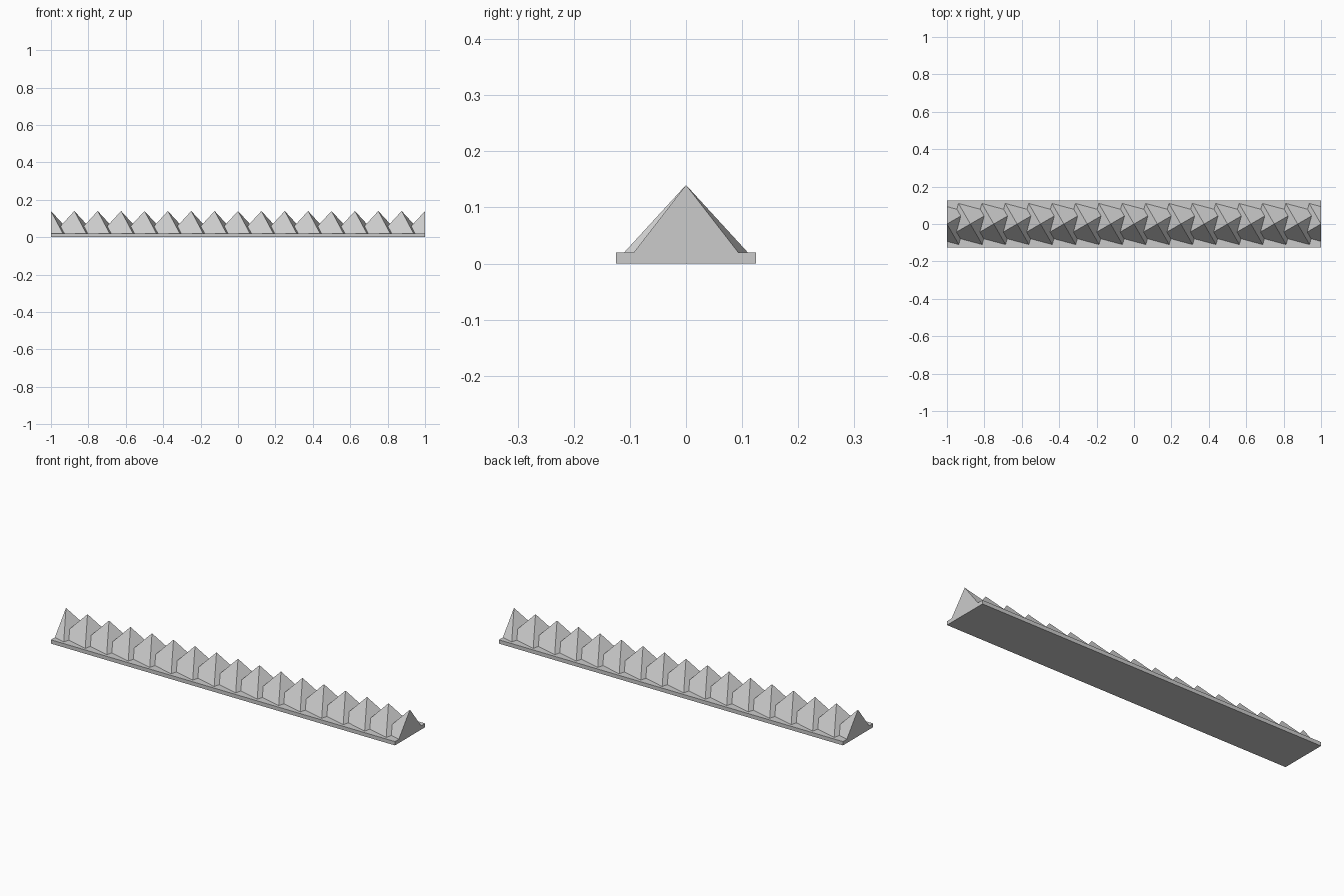
import bpy
import bmesh
from math import radians
from mathutils import Matrix, Vector

cube = bpy.data.objects.get("Cube")
if cube:
    bpy.data.objects.remove(cube, do_unlink=True)

HALF_LENGTH = 1.0
HALF_WIDTH = 0.125
BASE_HEIGHT = 0.02
SPIKE_HEIGHT = 0.12
SPIKE_RADIUS = 0.127
SPACING = 0.125
SPIKES = 17

grey = bpy.data.materials.new("plain grey")
grey.use_nodes = True
colour = (0.6, 0.6, 0.6, 1)
grey.diffuse_color = colour
grey.node_tree.nodes["Principled BSDF"].inputs["Base Color"].default_value = colour


def finish(bm, name):
    bmesh.ops.recalc_face_normals(bm, faces=bm.faces)
    mesh = bpy.data.meshes.new(name)
    bm.to_mesh(mesh)
    bm.free()
    mesh.materials.append(grey)
    obj = bpy.data.objects.new(name, mesh)
    bpy.context.collection.objects.link(obj)
    return obj


def trim_end(bm, side):
    """Cut off whatever passes the end of the strip and close the cut."""
    cut = bmesh.ops.bisect_plane(
        bm, geom=bm.verts[:] + bm.edges[:] + bm.faces[:],
        plane_co=Vector((side * HALF_LENGTH, 0, 0)),
        plane_no=Vector((side, 0, 0)), clear_outer=True)
    edges = [e for e in cut["geom_cut"] if isinstance(e, bmesh.types.BMEdge)]
    if edges:
        bmesh.ops.holes_fill(bm, edges=edges)


# Flat base strip
bm = bmesh.new()
bmesh.ops.create_cube(
    bm, size=1,
    matrix=Matrix.Translation((0, 0, BASE_HEIGHT / 2))
    @ Matrix.Diagonal((2 * HALF_LENGTH, 2 * HALF_WIDTH, BASE_HEIGHT, 1)))
finish(bm, "base_strip")

# Row of turned, overlapping pyramids, the end ones cut in half
for i in range(SPIKES):
    x = -HALF_LENGTH + i * SPACING
    bm = bmesh.new()
    bmesh.ops.create_cone(
        bm, cap_ends=True, segments=4, radius1=SPIKE_RADIUS, radius2=0,
        depth=SPIKE_HEIGHT,
        matrix=Matrix.Translation((x, 0, BASE_HEIGHT + SPIKE_HEIGHT / 2))
        @ Matrix.Rotation(radians(30), 4, "Z"))
    bmesh.ops.remove_doubles(bm, verts=bm.verts, dist=0.0001)
    for side in (-1, 1):
        trim_end(bm, side)
    finish(bm, f"spike_{i + 1}")
